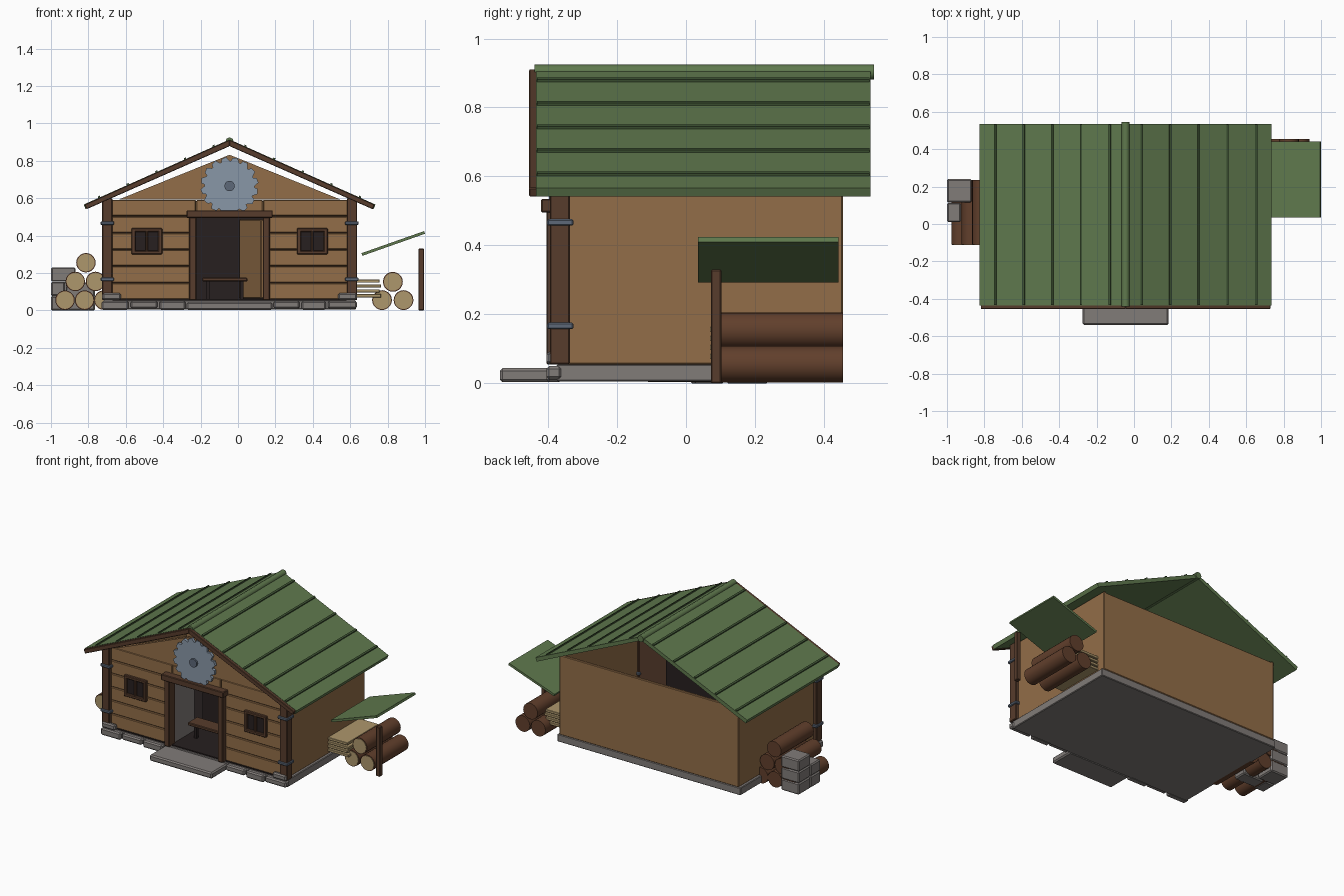
import bpy, bmesh, math
from mathutils import Matrix

if "Cube" in bpy.data.objects:
    bpy.data.objects.remove(bpy.data.objects["Cube"])

CX = -0.045  # centre line of the cabin


def mat(name, r, g, b):
    m = bpy.data.materials.new(name)
    m.diffuse_color = (r, g, b, 1)
    m.use_nodes = True
    m.node_tree.nodes["Principled BSDF"].inputs["Base Color"].default_value = m.diffuse_color
    return m


WOOD = mat("plank_wood", 0.29, 0.155, 0.065)
DARK = mat("beam_wood", 0.095, 0.045, 0.025)
BARK = mat("bark", 0.12, 0.05, 0.025)
PALE = mat("cut_wood", 0.42, 0.31, 0.15)
GREEN = mat("roof_green", 0.115, 0.19, 0.075)
DGREEN = mat("seam_green", 0.05, 0.09, 0.035)
STONE = mat("stone", 0.22, 0.2, 0.19)
STEEL = mat("steel", 0.25, 0.31, 0.39)
IRON = mat("iron", 0.11, 0.14, 0.19)
BLACK = mat("shadow", 0.02, 0.014, 0.014)


def finish(bm, name, m, bevel=0.0):
    if bevel:
        bmesh.ops.bevel(bm, geom=bm.edges[:], offset=bevel, segments=1, affect='EDGES')
    bmesh.ops.recalc_face_normals(bm, faces=bm.faces[:])
    me = bpy.data.meshes.new(name)
    bm.to_mesh(me)
    bm.free()
    me.materials.append(m)
    ob = bpy.data.objects.new(name, me)
    bpy.context.collection.objects.link(ob)
    return ob


def box(name, x0, x1, y0, y1, z0, z1, m, bevel=0.004):
    bm = bmesh.new()
    bmesh.ops.create_cube(bm, size=1)
    bmesh.ops.scale(bm, vec=(x1 - x0, y1 - y0, z1 - z0), verts=bm.verts)
    bmesh.ops.translate(bm, vec=((x0 + x1) / 2, (y0 + y1) / 2, (z0 + z1) / 2), verts=bm.verts)
    return finish(bm, name, m, bevel)


def prism(name, pts, y0, y1, m, bevel=0.0):
    """Extrude an xz profile along y."""
    bm = bmesh.new()
    f = bm.faces.new([bm.verts.new((x, y0, z)) for x, z in pts])
    ext = bmesh.ops.extrude_face_region(bm, geom=[f])
    vs = [v for v in ext["geom"] if isinstance(v, bmesh.types.BMVert)]
    bmesh.ops.translate(bm, vec=(0, y1 - y0, 0), verts=vs)
    return finish(bm, name, m, bevel)


def rod(name, x, z, r, y0, y1, m, n=20):
    bm = bmesh.new()
    bmesh.ops.create_cone(bm, cap_ends=True, segments=n, radius1=r, radius2=r, depth=y1 - y0,
                          matrix=Matrix.Translation((x, (y0 + y1) / 2, z)) @ Matrix.Rotation(math.pi / 2, 4, 'X'))
    for f in bm.faces:
        f.smooth = len(f.verts) == 4
    for e in bm.edges:
        e.smooth = all(len(f.verts) == 4 for f in e.link_faces)
    return finish(bm, name, m)


def log(name, x, z, r, y0, y1):
    rod(name, x, z, r, y0, y1, BARK)
    rod(name + "_cut_end", x, z, r * 0.9, y0 - 0.003, y0 + 0.01, PALE)


# Foundation, front stones and step
box("foundation", -0.72, 0.63, -0.375, 0.455, 0.005, 0.055, STONE)
for i, (a, b) in enumerate([(-0.73, -0.585), (-0.575, -0.43), (-0.42, -0.28),
                            (0.19, 0.33), (0.34, 0.47), (0.48, 0.635)]):
    box(f"front_stone_{i}", a, b, -0.405, -0.36, 0.003 + 0.008 * (i % 2), 0.05, STONE, 0.008)
box("door_step", -0.275, 0.185, -0.54, -0.37, 0.003, 0.044, STONE, 0.008)
box("floor", -0.67, 0.58, -0.375, 0.44, 0.054, 0.062, BLACK, 0)

# Side and back walls
box("left_wall", -0.705, -0.685, -0.37, 0.455, 0.055, 0.59, WOOD)
box("right_wall", 0.595, 0.615, -0.37, 0.455, 0.055, 0.59, WOOD)
box("back_wall", -0.70, 0.61, 0.435, 0.455, 0.055, 0.585, WOOD)

# Front plank wall around the doorway
H = 0.089
for i in range(6):
    z = 0.057 + i * H
    if i < 5:
        box(f"left_plank_{i}", -0.68, -0.24, -0.372, -0.347, z + 0.003, z + H, WOOD)
        box(f"right_plank_{i}", 0.15, 0.59, -0.372, -0.347, z + 0.003, z + H, WOOD)
    else:
        for j, (a, b) in enumerate([(-0.68, -0.225), (-0.222, 0.132), (0.135, 0.59)]):
            box(f"top_plank_{j}", a, b, -0.372, -0.347, z + 0.003, z + H, WOOD)
box("wall_backing", -0.68, -0.24, -0.35, -0.342, 0.057, 0.59, DARK, 0)
box("wall_backing_right", 0.15, 0.59, -0.35, -0.342, 0.057, 0.59, DARK, 0)
prism("front_gable", [(-0.64, 0.592), (0.55, 0.592), (CX, 0.832)], -0.372, -0.345, WOOD)

# Mirrored corner posts, straps, stones, windows, door posts and roof halves
for side, s in (("left", -1), ("right", 1)):
    def mbox(name, a, b, *rest):
        x0, x1 = sorted((CX + s * a, CX + s * b))
        return box(f"{side}_{name}", x0, x1, *rest)

    def mprism(name, pts, *rest):
        return prism(f"{side}_{name}", [(CX + s * x, z) for x, z in pts], *rest)

    mbox("corner_post", 0.627, 0.682, -0.395, -0.337, 0.055, 0.60, DARK)
    for k, z in enumerate((0.157, 0.457)):
        mbox(f"strap_{k}", 0.617, 0.69, -0.403, -0.327, z, z + 0.019, IRON)
    mbox("corner_stone", 0.58, 0.68, -0.405, -0.375, 0.055, 0.092, STONE, 0.008)
    mbox("door_post", 0.178, 0.216, -0.405, -0.34, 0.055, 0.5, DARK)

    # Window: dark pane with surrounding frame bars
    w0, w1 = 0.36, 0.525
    mbox("window_pane", w0 + 0.01, w1 - 0.01, -0.378, -0.36, 0.31, 0.43, BLACK, 0)
    for k, (a, b, c, d) in enumerate([(w0, w1, 0.3, 0.32), (w0, w1, 0.42, 0.44), (w0, w0 + 0.022, 0.31, 0.43),
                                      (w1 - 0.022, w1, 0.31, 0.43), (0.436, 0.449, 0.31, 0.43)]):
        mbox(f"window_bar_{k}", a, b, -0.392, -0.37, c, d, DARK)

    # Roof slab, seams and bargeboard
    mprism("roof_slab", [(0, 0.914), (0.78, 0.566), (0.77, 0.542), (0, 0.888)], -0.435, 0.535, GREEN)
    mprism("bargeboard", [(0, 0.912), (0.775, 0.566), (0.765, 0.541), (0, 0.878)], -0.455, -0.43, DARK, 0.003)
    for k in range(5):
        x = 0.084 + 0.153 * k
        z = 0.914 - 0.446 * x
        mprism(f"roof_seam_{k}", [(x - 0.006, z - 0.004), (x - 0.003, z + 0.01),
                                  (x + 0.008, z + 0.005), (x + 0.005, z - 0.008)], -0.432, 0.532, DGREEN)
rod("ridge_cap", CX, 0.903, 0.022, -0.44, 0.545, GREEN, 8)

# Doorway: lintel, open door, dark recess and bench
box("lintel", -0.275, 0.185, -0.42, -0.34, 0.495, 0.535, DARK)
door = box("open_door", -0.32, 0, -0.01, 0.01, 0.065, 0.485, WOOD)
door.location = (0.13, -0.345, 0)
door.rotation_euler = (0, 0, -math.radians(69))
box("recess_back", -0.24, 0.16, -0.03, -0.02, 0.06, 0.53, BLACK, 0)
box("recess_side", -0.24, -0.228, -0.345, -0.13, 0.06, 0.5, STONE, 0)
box("bench_top", -0.19, 0.05, -0.26, -0.16, 0.155, 0.175, DARK)
for k, x in enumerate((-0.17, 0.01)):
    box(f"bench_leg_{k}", x, x + 0.02, -0.22, -0.2, 0.06, 0.157, BLACK, 0)

# Saw blade sign
teeth = 16
pts = []
for i in range(teeth):
    for da, r in ((0, 0.134), (0.3, 0.156), (0.75, 0.15), (0.85, 0.134)):
        t = 2 * math.pi * (i + da) / teeth
        pts.append((CX + r * math.cos(t), 0.665 + r * math.sin(t)))
prism("saw_blade", pts, -0.398, -0.38, STEEL)
rod("blade_hub", CX, 0.665, 0.028, -0.41, -0.365, IRON, 12)

# Left log pile with stone blocks
for i, (x, z) in enumerate([(-0.925, 0.055), (-0.82, 0.055), (-0.717, 0.055),
                            (-0.87, 0.155), (-0.762, 0.155), (-0.813, 0.255)]):
    log(f"left_log_{i}", x, z, 0.052, -0.11, 0.235)
for i in range(3):
    box(f"stone_block_{i}", -1.0, -0.868, 0.115, 0.24, i * 0.077, i * 0.077 + 0.076, STONE, 0.007)
for i in range(2):
    box(f"small_block_{i}", -1.0, -0.925, 0.01, 0.113, i * 0.077, i * 0.077 + 0.076, STONE, 0.007)
box("inner_block", -0.92, -0.765, 0.02, 0.11, 0, 0.15, STONE, 0.007)

# Right log pile and stacked boards
for i, (x, z) in enumerate([(0.77, 0.055), (0.885, 0.055), (0.828, 0.153)]):
    log(f"right_log_{i}", x, z, 0.053, 0.1, 0.455)
for i in range(4):
    box(f"board_{i}", 0.61, 0.765 - 0.008 * (i % 2), 0.07, 0.4, 0.07 + 0.026 * i, 0.087 + 0.026 * i, PALE, 0.002)

# Lean-to canopy and post
prism("canopy", [(0.665, 0.292), (1.0, 0.41), (0.995, 0.424), (0.66, 0.306)], 0.035, 0.442, GREEN)
box("canopy_post", 0.965, 0.995, 0.072, 0.103, 0.0, 0.33, DARK)
